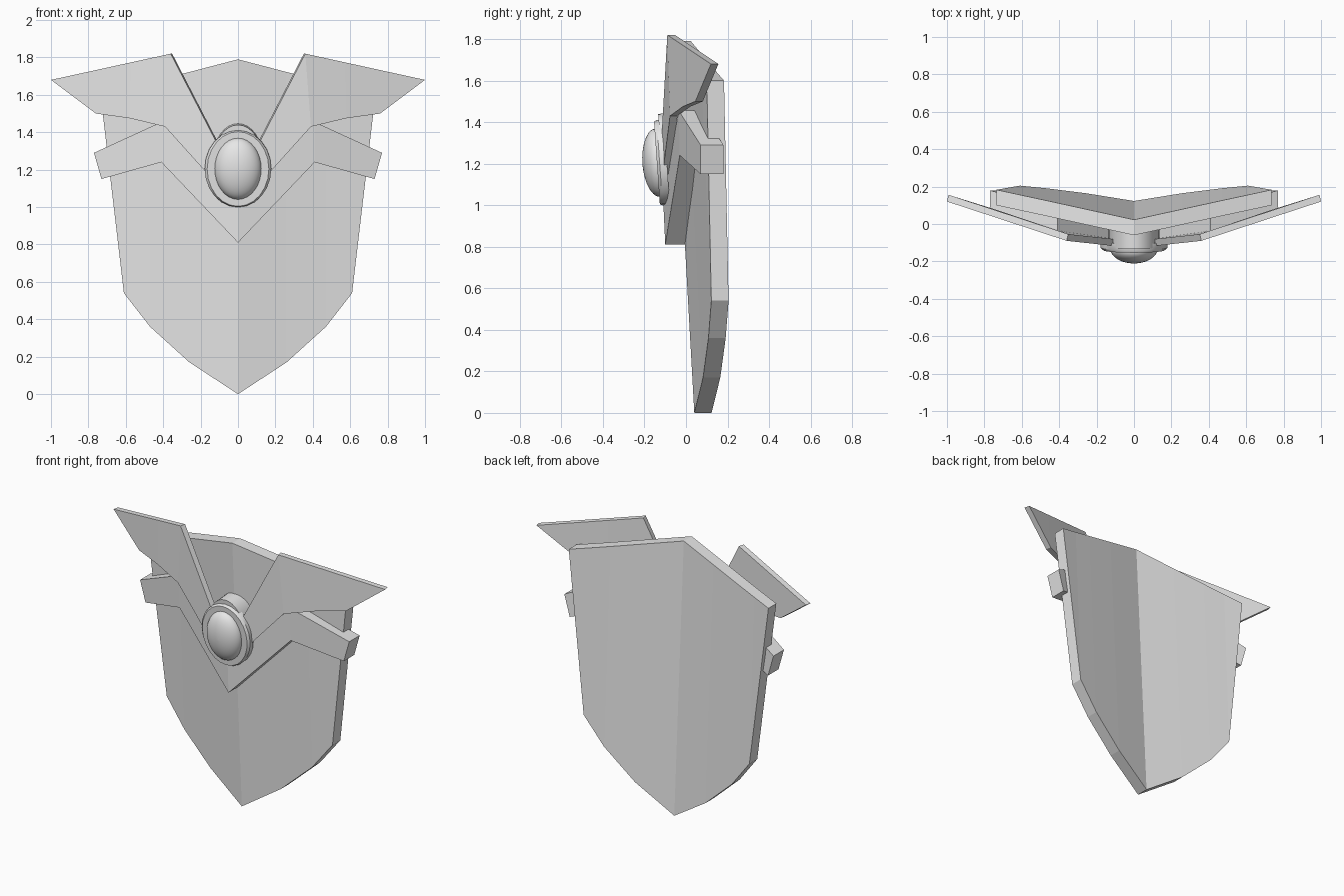
import bpy, bmesh
from math import cos, sin, pi
from mathutils import Matrix, Vector

cube = bpy.data.objects.get("Cube")
if cube:
    bpy.data.objects.remove(cube, do_unlink=True)

grey = bpy.data.materials.new("plain_grey")
grey.use_nodes = True
grey.diffuse_color = (0.8, 0.8, 0.8, 1)
grey.node_tree.nodes["Principled BSDF"].inputs["Base Color"].default_value = (0.8, 0.8, 0.8, 1)


def finish(name, bm, smooth=False):
    bmesh.ops.remove_doubles(bm, verts=bm.verts[:], dist=0.0005)
    bmesh.ops.recalc_face_normals(bm, faces=bm.faces[:])
    mesh = bpy.data.meshes.new(name)
    bm.to_mesh(mesh)
    bm.free()
    mesh.materials.append(grey)
    obj = bpy.data.objects.new(name, mesh)
    bpy.context.scene.collection.objects.link(obj)
    if smooth:
        bpy.ops.object.select_all(action='DESELECT')
        obj.select_set(True)
        bpy.context.view_layer.objects.active = obj
        bpy.ops.object.shade_smooth_by_angle(angle=0.6)
    return obj


def plate(name, columns, back):
    """Mirrored plate from (upper, lower) point pairs running outward from the middle."""
    bm = bmesh.new()
    for side in (1, -1):
        loops = []
        for up, low in columns:
            pts = [Vector(up), Vector(low), Vector(low) + Vector(back), Vector(up) + Vector(back)]
            loops.append([bm.verts.new((p.x * side, p.y, p.z)) for p in pts])
        for a, b in zip(loops, loops[1:]):
            for i in range(4):
                j = (i + 1) % 4
                bm.faces.new((a[i], a[j], b[j], b[i]))
        if columns[0][0][0] > 0:
            bm.faces.new(loops[0])
        bm.faces.new(loops[-1])
    return finish(name, bm)


def turned(name, rings, sides, middle, lean=0.07):
    """Oval form built along the front axis from (rx, rz, y) rings."""
    bm = bmesh.new()
    loops = [[bm.verts.new((rx * cos(2 * pi * k / sides), y, rz * sin(2 * pi * k / sides)))
              for k in range(sides)] for rx, rz, y in rings]
    for a, b in zip(loops, loops[1:]):
        for k in range(sides):
            n = (k + 1) % sides
            bm.faces.new((a[k], a[n], b[n], b[k]))
    bm.faces.new(loops[0])
    bm.faces.new(loops[-1])
    bm.transform(Matrix.Translation(middle) @ Matrix.Rotation(lean, 4, 'X'))
    return finish(name, bm, True)


# Pointed shield body, folded along the middle
plate("shield_body", [
    ((0, -.06, 1.79), (0, .04, 0)),
    ((.26, -.003, 1.722), (.26, .082, .17)),
    ((.47, .043, 1.667), (.47, .108, .36)),
    ((.61, .073, 1.631), (.61, .122, .54)),
    ((.735, .10, 1.6), (.61, .122, .54)),
], (0, .083, 0))

# Angled band across the front
plate("cross_band", [
    ((0, -.11, 1.03), (0, -.10, .81)),
    ((.41, -.035, 1.455), (.41, -.03, 1.24)),
    ((.77, .07, 1.29), (.73, .07, 1.15)),
], (0, .11, 0))

# Pair of swept wings
plate("wings", [
    ((.04, -.125, 1.2), (.12, -.115, 1.13)),
    ((.36, -.09, 1.82), (.39, -.077, 1.43)),
    ((.57, -.021, 1.774), (.58, -.015, 1.475)),
    ((.78, .048, 1.728), (.76, .045, 1.5)),
    ((1, .12, 1.68), (1, .12, 1.68)),
], (-.008, .036, 0))

# Central boss: backing, rim and domed gem
turned("boss_backing", [(.135, .2, 0), (.135, .2, .13)], 32, (0, -.12, 1.24))
turned("boss_rim", [(.165, .2, -.018), (.178, .206, -.005), (.178, .206, .03)], 24, (0, -.122, 1.205))
dome = [(.125 * cos(t), .165 * cos(t), -.075 * sin(t))
        for t in [pi / 2 * i / 10 * .99 for i in range(11)]]
turned("domed_gem", [(.125, .165, .03)] + dome, 32, (0, -.135, 1.205))
